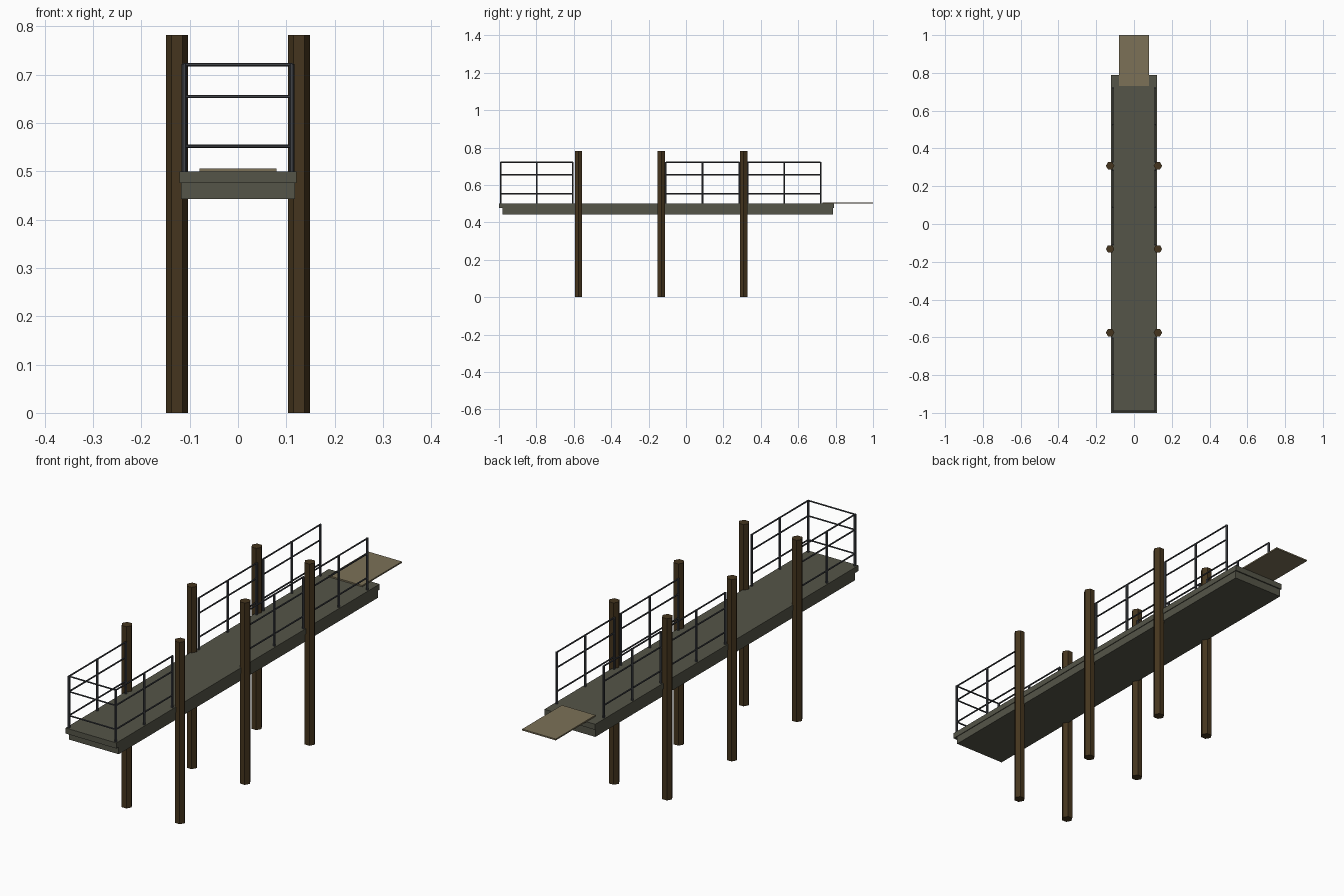
import bpy, bmesh
from math import pi
from mathutils import Vector

if "Cube" in bpy.data.objects:
    bpy.data.objects.remove(bpy.data.objects["Cube"])


def material(name, rgb):
    m = bpy.data.materials.new(name)
    m.diffuse_color = (*rgb, 1)
    m.use_nodes = True
    m.node_tree.nodes["Principled BSDF"].inputs["Base Color"].default_value = m.diffuse_color
    return m


DECK = material("weathered_deck", (0.09, 0.09, 0.065))
WOOD = material("dark_timber", (0.06, 0.036, 0.013))
PLANK = material("pale_plank", (0.20, 0.165, 0.095))
METAL = material("rail_metal", (0.05, 0.054, 0.062))


def finish(name, bm, mat):
    me = bpy.data.meshes.new(name)
    bm.to_mesh(me)
    bm.free()
    me.materials.append(mat)
    ob = bpy.data.objects.new(name, me)
    bpy.context.collection.objects.link(ob)
    return ob


def box(name, lo, hi, mat):
    bm = bmesh.new()
    bmesh.ops.create_cube(bm, size=1)
    lo, hi = Vector(lo), Vector(hi)
    for v in bm.verts:
        v.co = (lo + hi) / 2 + v.co * (hi - lo)
    return finish(name, bm, mat)


def bar(bm, a, b, r):
    """Six-sided bar from a to b."""
    a, b = Vector(a), Vector(b)
    d = b - a
    geo = bmesh.ops.create_cone(bm, cap_ends=True, segments=6, radius1=r, radius2=r, depth=d.length)
    # turn the hexagon so that its corners point along x
    q = d.to_track_quat('Z', 'Y')
    for v in geo["verts"]:
        p = Vector((v.co.y, -v.co.x, v.co.z)) if d.z else v.co
        v.co = (a + b) / 2 + (p if d.z else q @ p)


# Floating deck, hull and gangplank
box("deck", (-0.121, -1.0, 0.476), (0.121, 0.79, 0.5), DECK)
box("hull", (-0.118, -0.98, 0.443), (0.118, 0.785, 0.476), DECK)
box("gangplank", (-0.08, 0.73, 0.5), (0.08, 1.0, 0.506), PLANK)

# Six mooring piles
for row, y in enumerate((-0.575, -0.132, 0.308), 1):
    for side, x in (("left", -0.1265), ("right", 0.1265)):
        bm = bmesh.new()
        bar(bm, (x, y, 0), (x, y, 0.782), 0.0225)
        ob = finish(f"pile_{side}_{row}", bm, WOOD)
        if max(v.co.x for v in ob.data.vertices) - x < 0.022:
            # keep hexagon corners on the x axis
            for v in ob.data.vertices:
                dx, dy = v.co.x - x, v.co.y - y
                v.co.x, v.co.y = x - dy, y + dx

# Side railings in three sections per side
RAIL_Z = (0.552, 0.655, 0.721)
RX = 0.1115
for part, (y0, y1) in {"front": (-0.99, -0.605), "middle": (-0.108, 0.285), "rear": (0.33, 0.72)}.items():
    for side, x in (("left", -RX), ("right", RX)):
        bm = bmesh.new()
        for y in (y0, (y0 + y1) / 2, y1):
            bar(bm, (x, y, 0.495), (x, y, 0.722), 0.0055)
        for z in RAIL_Z:
            bar(bm, (x, y0, z), (x, y1, z), 0.0035)
        finish(f"railing_{part}_{side}", bm, METAL)

# Railing across the front end
bm = bmesh.new()
for z in RAIL_Z:
    bar(bm, (-RX, -0.99, z), (RX, -0.99, z), 0.0035)
finish("railing_end", bm, METAL)
